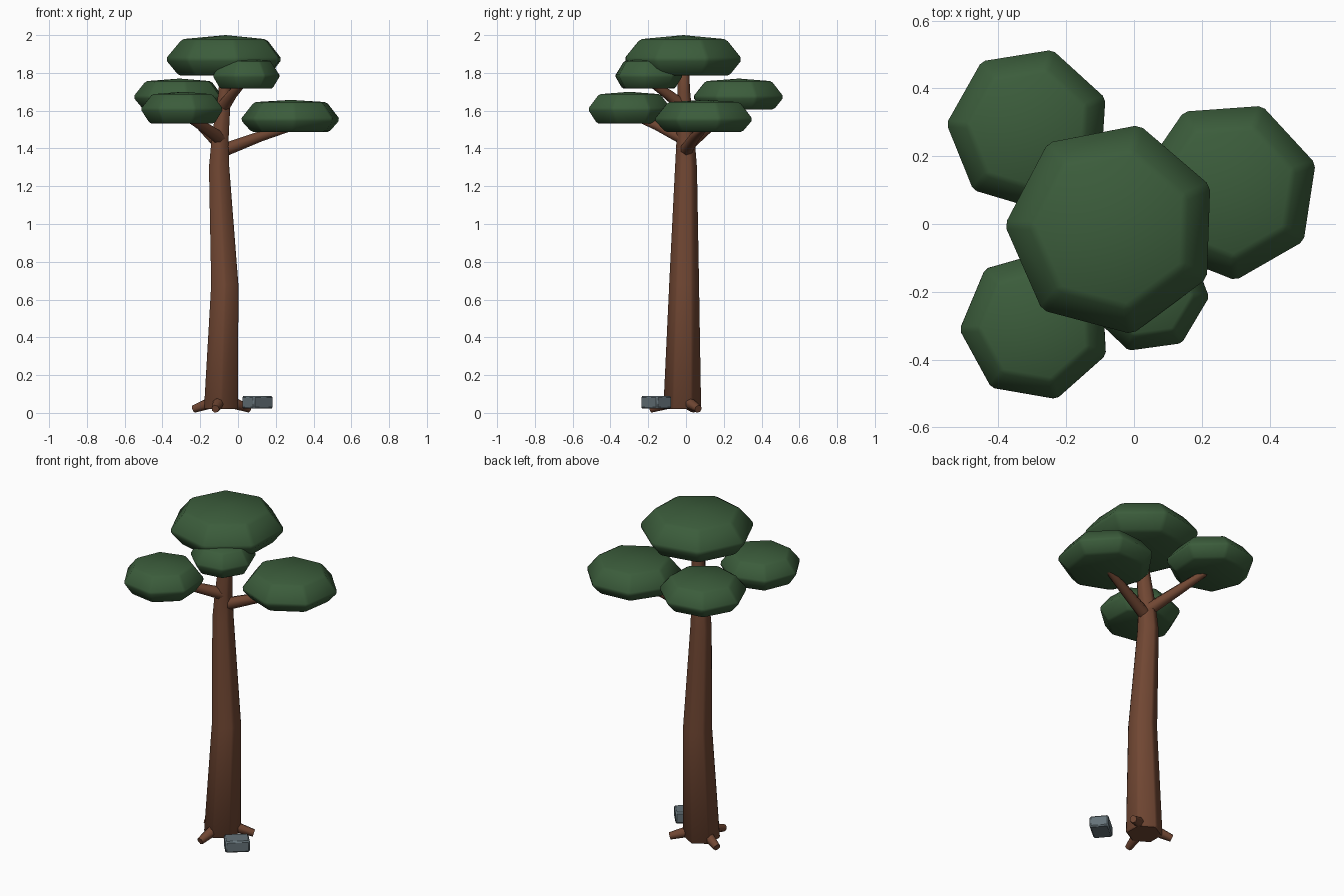
import bpy, bmesh, math
from mathutils import Vector

if "Cube" in bpy.data.objects:
    bpy.data.objects.remove(bpy.data.objects["Cube"])


def material(name, rgb):
    m = bpy.data.materials.new(name)
    m.diffuse_color = (*rgb, 1)
    m.use_nodes = True
    m.node_tree.nodes["Principled BSDF"].inputs["Base Color"].default_value = m.diffuse_color
    return m


BARK = material("bark_brown", (0.165, 0.063, 0.033))
LEAF = material("leaf_green", (0.044, 0.108, 0.044))
STONE = material("stone_grey", (0.13, 0.17, 0.19))


def finish(bm, name, mat, bevel):
    """Turn a bmesh into a softly bevelled object."""
    bmesh.ops.recalc_face_normals(bm, faces=bm.faces)
    me = bpy.data.meshes.new(name)
    bm.to_mesh(me)
    bm.free()
    me.materials.append(mat)
    me.shade_smooth()
    me.set_sharp_from_angle(angle=math.radians(65))
    ob = bpy.data.objects.new(name, me)
    bpy.context.collection.objects.link(ob)
    if bevel:
        mod = ob.modifiers.new("soft_edges", "BEVEL")
        mod.width = bevel
        mod.segments = 1
    return ob


def loft(name, points, radii, sides, mat, phase=0, level=False, apex=None, bevel=0):
    """Polygon rings along a path; level keeps them horizontal, apex adds a top point."""
    bm = bmesh.new()
    pts = [Vector(p) for p in points]
    rings = []
    for i, (p, r) in enumerate(zip(pts, radii)):
        d = pts[min(i + 1, len(pts) - 1)] - pts[max(i - 1, 0)]
        q = d.to_track_quat("Z", "Y")
        ring = []
        for k in range(sides):
            a = math.radians(phase) + math.tau * k / sides
            v = Vector((r * math.cos(a), r * math.sin(a), 0))
            ring.append(bm.verts.new(p + (v if level else q @ v)))
        rings.append(ring)
    for lo, hi in zip(rings, rings[1:]):
        for k in range(sides):
            j = (k + 1) % sides
            bm.faces.new((lo[k], lo[j], hi[j], hi[k]))
    bm.faces.new(rings[0][::-1])
    if apex is None:
        bm.faces.new(rings[-1])
    else:
        tip = bm.verts.new(apex)
        for k in range(sides):
            bm.faces.new((rings[-1][k], rings[-1][(k + 1) % sides], tip))
    return finish(bm, name, mat, bevel)


# Trunk: six-sided, tapering and slightly bent
loft("trunk",
     [(-0.09, -0.02, 0.02), (-0.07, -0.01, 0.68), (-0.10, 0, 1.30),
      (-0.095, -0.002, 1.45), (-0.07, -0.012, 1.70), (-0.07, -0.012, 1.85)],
     [0.104, 0.083, 0.062, 0.052, 0.038, 0.03], 6, BARK, phase=30, level=True, bevel=0.008)

# Branches: start, middle, end
branches = {
    "right_branch": [(-0.08, 0, 1.39), (0.12, 0.05, 1.465), (0.28, 0.10, 1.51)],
    "back_left_branch": [(-0.09, 0.01, 1.42), (-0.21, 0.15, 1.54), (-0.31, 0.28, 1.64)],
    "front_left_branch": [(-0.09, -0.01, 1.45), (-0.19, -0.15, 1.52), (-0.28, -0.28, 1.57)],
    "front_branch": [(-0.08, -0.01, 1.62), (-0.03, -0.10, 1.69), (0.03, -0.19, 1.75)],
}
for name, path in branches.items():
    loft(name, path, [0.036, 0.028, 0.018], 7, BARK)

# Roots: three short stubs round the base
roots = {"left_root": (-0.235, 0.04), "right_root": (0.06, 0.065), "front_root": (-0.12, -0.19)}
for name, (x, y) in roots.items():
    start = Vector((-0.09, -0.02, 0.075)).lerp(Vector((x, y, 0.021)), 0.25)
    loft(name, [start, (x, y, 0.021)], [0.034, 0.021], 7, BARK)

# Leaf pads: centre x, y, radius, phase, then heights of bottom, rim, shoulder, apex
pads = {
    "top_leaf_pad": (-0.065, -0.014, 0.325, 178, 1.785, 1.872, 1.978, 2.0),
    "right_leaf_pad": (0.28, 0.10, 0.274, 17, 1.487, 1.553, 1.645, 1.657),
    "back_left_leaf_pad": (-0.31, 0.28, 0.25, 22, 1.606, 1.672, 1.756, 1.77),
    "front_left_leaf_pad": (-0.29, -0.30, 0.23, 183, 1.532, 1.608, 1.687, 1.70),
    "front_leaf_pad": (0.04, -0.20, 0.186, -5, 1.717, 1.784, 1.862, 1.878),
}
for name, (x, y, r, phase, z0, z1, z2, z3) in pads.items():
    loft(name, [(x, y, z0), (x, y, z1), (x, y, z2)], [r * 0.78, r, r * 0.73],
         7, LEAF, phase=phase, level=True, apex=(x, y, z3), bevel=0.04 * r)

# Rock beside the trunk
bm = bmesh.new()
bmesh.ops.create_cube(bm, size=1)
bmesh.ops.scale(bm, vec=(0.135, 0.105, 0.068), verts=bm.verts)
rock = finish(bm, "rock", STONE, 0.008)
rock.location = (0.103, -0.158, 0.056)
rock.rotation_euler.z = math.radians(40)
